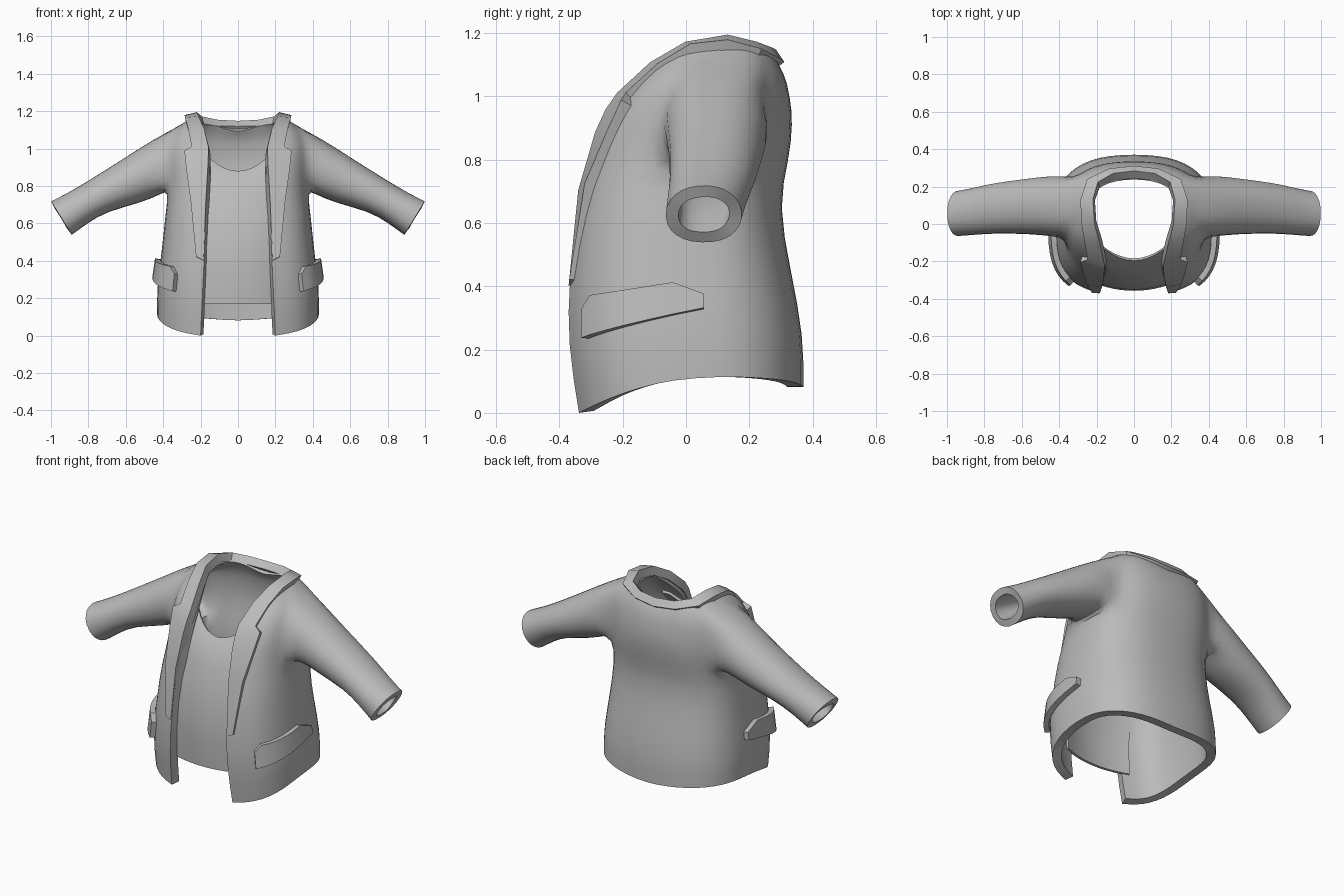
import bpy
import math

if "Cube" in bpy.data.objects:
    bpy.data.objects.remove(bpy.data.objects["Cube"])

GREY = bpy.data.materials.new("cloth grey")
GREY.diffuse_color = (0.5, 0.5, 0.5, 1)
GREY.use_nodes = True
GREY.node_tree.nodes["Principled BSDF"].inputs["Base Color"].default_value = GREY.diffuse_color


def make(name, verts, faces, thickness, offset, mirror=True, subdiv=0, thin_from=None):
    """Mesh part with optional mirroring, smoothing and cloth thickness."""
    me = bpy.data.meshes.new(name)
    me.from_pydata(verts, [], faces)
    me.materials.append(GREY)
    ob = bpy.data.objects.new(name, me)
    bpy.context.collection.objects.link(ob)
    if mirror:
        m = ob.modifiers.new("mirror", 'MIRROR')
        m.merge_threshold = 0.002
    if subdiv:
        s = ob.modifiers.new("smooth", 'SUBSURF')
        s.levels = s.render_levels = subdiv
        s.boundary_smooth = 'PRESERVE_CORNERS'
    t = ob.modifiers.new("thickness", 'SOLIDIFY')
    t.thickness = thickness
    t.offset = offset
    if thin_from:   # later vertices (the sleeve) get thinner cloth
        g = ob.vertex_groups.new(name="cloth")
        g.add(list(range(thin_from)), 1.0, 'REPLACE')
        g.add(list(range(thin_from, len(verts))), 0.8, 'REPLACE')
        t.vertex_group = "cloth"
    bpy.ops.object.select_all(action='DESELECT')
    ob.select_set(True)
    bpy.context.view_layer.objects.active = ob
    bpy.ops.object.convert(target='MESH')
    bpy.ops.object.shade_smooth_by_angle(angle=math.radians(40))
    return ob


def grid_faces(rows, cols, skip=lambda r, c: False):
    return [(r * cols + c, r * cols + c + 1, (r + 1) * cols + c + 1, (r + 1) * cols + c)
            for r in range(rows - 1) for c in range(cols - 1) if not skip(r, c)]


# Body rows: z front, z side, z back, half width, opening x, front y, back y, middle y
ROWS = [
    (0.00, 0.115, 0.078, 0.435, 0.200, -0.338, 0.373, 0.03),
    (0.22, 0.25, 0.24, 0.438, 0.190, -0.374, 0.375, 0.02),
    (0.42, 0.45, 0.45, 0.410, 0.180, -0.370, 0.333, 0.02),
    (0.62, 0.64, 0.66, 0.392, 0.175, -0.342, 0.292, 0.03),
    (0.80, 0.78, 0.80, 0.372, 0.165, -0.298, 0.327, 0.07),
    (0.90, 0.88, 0.92, 0.377, 0.160, -0.263, 0.340, 0.08),
    (0.99, 1.00, 1.00, 0.377, 0.158, -0.208, 0.330, 0.09),
    (1.07, 1.105, 1.07, 0.350, 0.175, -0.130, 0.313, 0.10),
    (1.13, 1.175, 1.115, 0.238, 0.200, -0.060, 0.280, 0.12),
]
PF, PB = 0.65, 0.8   # squareness of the front and back halves


def start_angle(row):
    return math.asin((row[4] / row[3]) ** (1 / PF))


def section(row, a):
    """Point on a body row at angle a: 0 is front centre, pi is back centre."""
    zf, zs, zb, w, o, yf, yb, mid = row
    a0 = start_angle(row)
    s, c = max(math.sin(a), 0.0), math.cos(a)
    if c >= 0:
        depth = (mid - yf) / math.cos(a0) ** PF
        k = min(1, max(0, (a - a0) / (math.pi / 2 - a0)))
        k = k ** 1.3 if zf < 0.5 else math.sin(k * math.pi / 2)
        return (w * s ** PF, mid - depth * c ** PF, zf + (zs - zf) * k)
    k = (a - math.pi / 2) / (math.pi / 2)
    x = 0.0 if a > math.pi - 1e-4 else w * s ** PB
    return (x, mid + (yb - mid) * (-c) ** PB, zs + (zb - zs) * k * k)


# Coat shell: body grid with an armhole, continued into the sleeve
COLS = 13
verts = []
for row in ROWS:
    a0 = start_angle(row)
    verts += [section(row, a0 + (math.pi - a0) * c / (COLS - 1)) for c in range(COLS)]
body_count = len(verts)
R0, R1, C0, C1 = 4, 7, 4, 8
faces = grid_faces(len(ROWS), COLS, lambda r, c: R0 <= r < R1 and C0 <= c < C1)
loop = ([(R0, c) for c in range(C0, C1)] + [(r, C1) for r in range(R0, R1)]
        + [(R1, c) for c in range(C1, C0, -1)] + [(r, C0) for r in range(R1, R0, -1)])
prev = [r * COLS + c for r, c in loop]
hole = [verts[i] for i in prev]
yc = (min(p[1] for p in hole) + max(p[1] for p in hole)) / 2
hy = (max(p[1] for p in hole) - min(p[1] for p in hole)) / 2
zc, hz = 0.935, 0.155
raw = [math.atan2((p[2] - zc) / hz, (p[1] - yc) / hy) for p in hole]
n = len(raw)
even = [-math.pi * 0.75 + math.tau * (i + 0.25) / n for i in range(n)]
angles = [e + 0.5 * math.remainder(r - e, math.tau) for e, r in zip(even, raw)]

# Sleeve rings: top x, top z, bottom x, bottom z, centre y, half depth
SLEEVE = [
    (0.45, 1.055, 0.410, 0.750, 0.096, 0.174),
    (0.60, 0.957, 0.510, 0.705, 0.094, 0.158),
    (0.80, 0.830, 0.700, 0.660, 0.084, 0.143),
    (0.91, 0.765, 0.800, 0.598, 0.066, 0.133),
    (1.00, 0.720, 0.886, 0.534, 0.055, 0.128),
]
for tx, tz, bx, bz, cy, ry in SLEEVE:
    ring = []
    for a in angles:
        u = math.sin(a) / 2
        ring.append(len(verts))
        verts.append(((tx + bx) / 2 + (tx - bx) * u, cy + ry * math.cos(a),
                      (tz + bz) / 2 + (tz - bz) * u))
    faces += [(prev[i], prev[(i + 1) % n], ring[(i + 1) % n], ring[i]) for i in range(n)]
    prev = ring
make("coat_shell", verts, faces, 0.05, -1, subdiv=1, thin_from=body_count)

# Lapel and collar band: inner edge and outer edge, from the chest round to the back neck
BAND = [
    ((0.182, -0.354, 0.40), (0.222, -0.352, 0.42)),
    ((0.170, -0.324, 0.70), (0.250, -0.304, 0.72)),
    ((0.158, -0.272, 0.88), (0.272, -0.236, 0.88)),
    ((0.155, -0.240, 0.95), (0.283, -0.190, 0.98)),
    ((0.155, -0.205, 1.00), (0.245, -0.178, 1.00)),
    ((0.178, -0.102, 1.095), (0.262, -0.080, 1.09)),
    ((0.208, 0.005, 1.157), (0.280, 0.020, 1.150)),
    ((0.216, 0.130, 1.178), (0.282, 0.130, 1.162)),
    ((0.190, 0.215, 1.158), (0.247, 0.232, 1.135)),
    ((0.110, 0.258, 1.143), (0.130, 0.284, 1.108)),
    ((0.000, 0.270, 1.138), (0.000, 0.297, 1.098)),
]
make("lapel_collar", [p for pair in BAND for p in pair], grid_faces(len(BAND), 2), 0.05, -0.32)

# Pocket flaps wrapped round the hips
PC = 9
verts = []
for r in range(3):
    for c in range(PC):
        a = math.radians(40 + 53.5 * c / (PC - 1))
        row = [(p + q) / 2 for p, q in zip(ROWS[1], ROWS[2])]
        f = (section(row, a)[1] + 0.33) / 0.38
        f = min(1, max(0, f))
        low = 0.23 + 0.10 * f ** 0.8
        high = 0.33 if c == 0 else 0.375 if c == PC - 1 else 0.365 + 0.06 * f
        z = low + (high - low) * r / 2
        t = (z - 0.25) / 0.2
        row = [p + (q - p) * t for p, q in zip(ROWS[1], ROWS[2])]
        row[3] += 0.014
        x, y, _ = section(row, a)
        verts.append((x, y, z))
make("pocket_flap", verts, grid_faces(3, PC), 0.03, 0)

# Inner shirt front with a scooped neckline
LEVELS = [(0.0, -0.350), (0.2, -0.357), (0.4, -0.350), (0.6, -0.324),
          (0.8, -0.282), (0.92, -0.243), (1.0, -0.195)]
verts = []
for t, y in LEVELS:
    for i in range(13):
        x = -0.22 + 0.44 * i / 12
        rise = min(3 * x * x, 0.11)
        z = 0.17 + t * 0.71 + t * rise
        verts.append((x, y + 0.9 * x * x + 0.5 * rise * t ** 3, z))
make("shirt_front", verts, grid_faces(len(LEVELS), 13), 0.015, -1, mirror=False)
